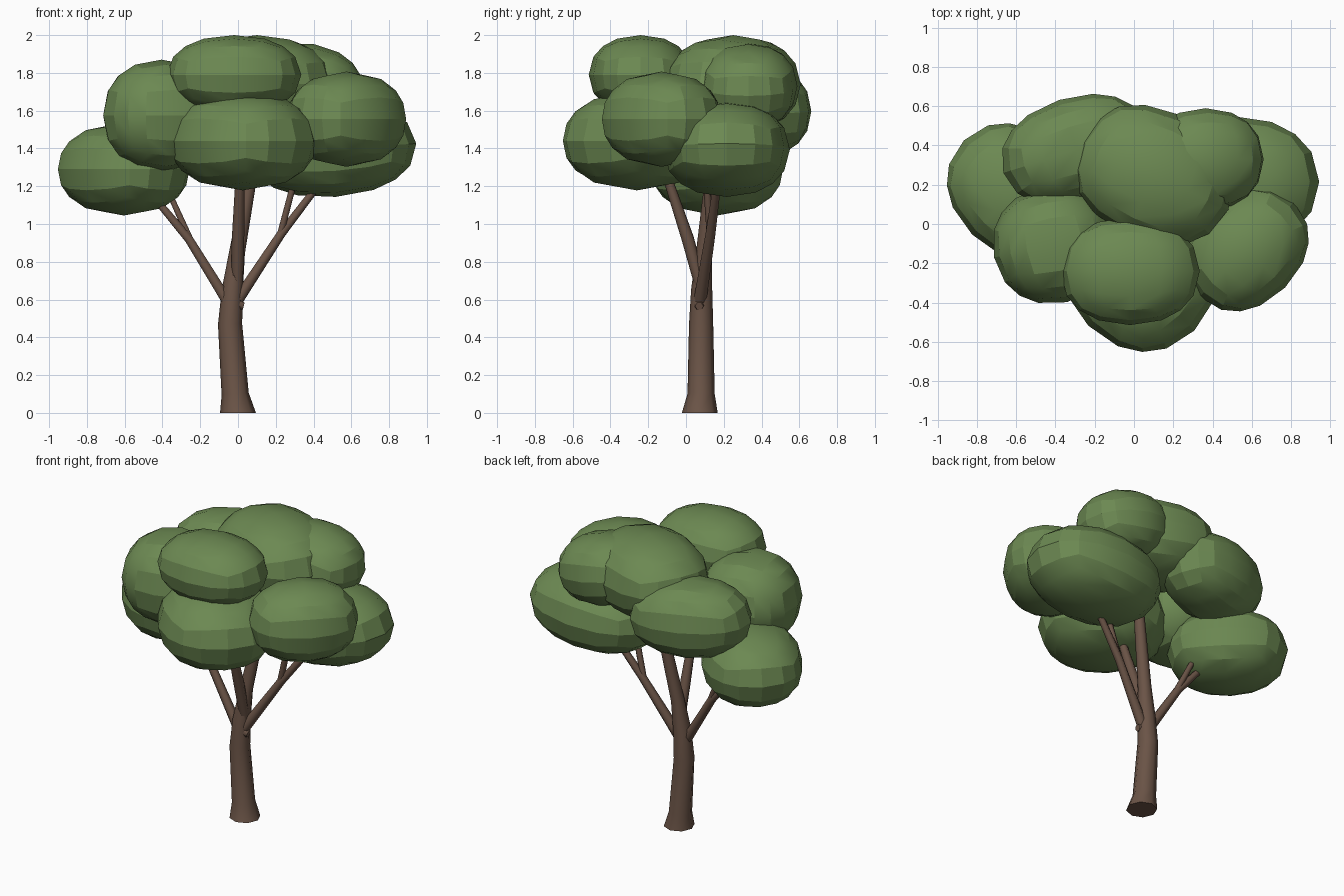
import bpy, bmesh
from math import radians
from mathutils import Vector, Matrix

cube = bpy.data.objects.get("Cube")
if cube:
    bpy.data.objects.remove(cube)


def material(name, rgb):
    mat = bpy.data.materials.new(name)
    mat.use_nodes = True
    mat.diffuse_color = (*rgb, 1)
    mat.node_tree.nodes["Principled BSDF"].inputs["Base Color"].default_value = (*rgb, 1)
    return mat


leaf = material("leaf green", (0.15, 0.25, 0.085))
bark = material("bark brown", (0.145, 0.088, 0.062))


def finish(bm, name, mat, crease):
    bmesh.ops.recalc_face_normals(bm, faces=bm.faces)
    mesh = bpy.data.meshes.new(name)
    bm.to_mesh(mesh)
    bm.free()
    mesh.materials.append(mat)
    obj = bpy.data.objects.new(name, mesh)
    bpy.context.collection.objects.link(obj)
    bpy.ops.object.select_all(action="DESELECT")
    obj.select_set(True)
    bpy.context.view_layer.objects.active = obj
    bpy.ops.object.shade_smooth_by_angle(angle=radians(crease))


def foliage(name, center, radii, turn=0, tilt=0):
    """Faceted ellipsoid made from a rounded, subdivided cube."""
    bm = bmesh.new()
    bmesh.ops.create_cube(bm, size=2)
    bmesh.ops.subdivide_edges(bm, edges=bm.edges[:], cuts=3, use_grid_fill=True)
    pose = Matrix.Rotation(radians(tilt), 3, "Y") @ Matrix.Rotation(radians(turn), 3, "Z")
    for v in bm.verts:
        # slightly boxier than a true ellipsoid
        size = sum(abs(a) ** 2.15 for a in v.co) ** (1 / 2.15)
        v.co = pose @ Vector(a / size * r for a, r in zip(v.co, radii)) + Vector(center)
    finish(bm, name, leaf, 21)


def limb(name, path, sides=8):
    """Tapered tube through (x, y, z, radius) points."""
    bm = bmesh.new()
    pts = [Vector(p[:3]) for p in path]
    rings = []
    for i, p in enumerate(pts):
        along = pts[min(i + 1, len(pts) - 1)] - pts[max(i - 1, 0)]
        if p.z == 0:
            along = Vector((0, 0, 1))
        rot = Vector((0, 0, 1)).rotation_difference(along).to_matrix().to_4x4()
        rings.append(bmesh.ops.create_circle(bm, segments=sides, radius=path[i][3],
                                             matrix=Matrix.Translation(p) @ rot)["verts"])
    for low, high in zip(rings, rings[1:]):
        for k in range(sides):
            n = (k + 1) % sides
            bm.faces.new((low[k], low[n], high[n], high[k]))
    bm.faces.new(rings[0])
    bm.faces.new(rings[-1])
    finish(bm, name, bark, 65)


# Trunk and branches
limb("trunk", [(0, .073, 0, .095), (-.015, .08, .1, .072), (-.042, .08, .47, .064),
               (-.03, .083, .65, .056), (-.005, .095, .85, .042), (.058, .13, 1.2, .035),
               (.1, .15, 1.5, .028)])
limb("front_branch", [(-.005, .08, .66, .03), (0, .01, .92, .033), (.01, -.09, 1.22, .025),
                      (.02, -.15, 1.42, .02)])
limb("right_branch", [(-.05, .075, .58, .032), (-.26, .1, .92, .026), (-.46, .12, 1.16, .02)], 6)
limb("right_twig", [(-.25, .1, .91, .02), (-.38, .14, 1.2, .016)], 6)
limb("left_branch", [(0, .075, .6, .034), (.23, .13, .95, .026), (.46, .17, 1.25, .02)], 6)
limb("left_twig", [(.22, .13, .93, .02), (.33, .1, 1.35, .018)], 6)
limb("knot", [(-.01, .07, .575, .035), (.03, .07, .565, .022)], 6)

# Canopy
foliage("foliage_right_low", (-.605, .165, 1.29), (.37, .31, .245), -45)
foliage("foliage_right_front", (-.405, -.105, 1.575), (.315, .3, .295), 12)
foliage("foliage_front_low", (.025, -.26, 1.44), (.365, .4, .262), 45)
foliage("foliage_front_top", (-.02, -.24, 1.79), (.355, .275, .21))
foliage("foliage_left_front", (.575, -.13, 1.555), (.34, .275, .252), 45)
foliage("foliage_left_low", (.5, .215, 1.395), (.445, .335, .252), 0, -4)
foliage("foliage_top", (.1, .25, 1.74), (.42, .335, .26), -25)
foliage("foliage_back_top", (.365, .33, 1.73), (.3, .26, .225), 0, 10)
foliage("foliage_back_right", (-.3, .38, 1.6), (.385, .265, .248), 18, 2)
